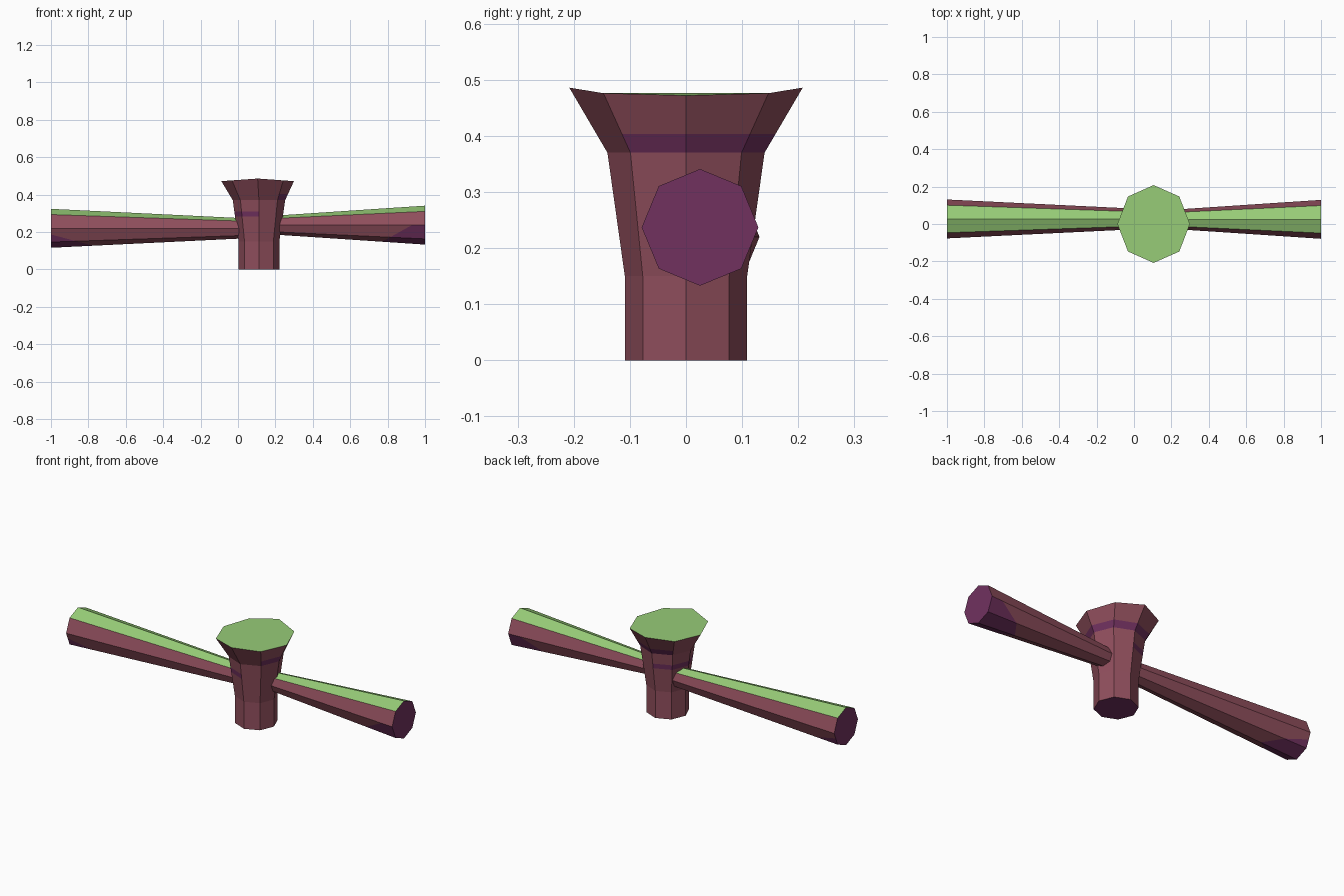
import bpy, bmesh, math
from mathutils import Vector

if "Cube" in bpy.data.objects:
    bpy.data.objects.remove(bpy.data.objects["Cube"])


def material(name, rgb):
    m = bpy.data.materials.new(name)
    lin = [((c / 255 + 0.055) / 1.055) ** 2.4 for c in rgb]
    m.diffuse_color = (*lin, 1)
    m.use_nodes = True
    m.node_tree.nodes["Principled BSDF"].inputs["Base Color"].default_value = m.diffuse_color
    return m


MATS = [material("maroon bark", (143, 78, 92)),
        material("green moss", (151, 204, 119)),
        material("purple wood", (113, 49, 95))]
BARK, MOSS, WOOD = 0, 1, 2


def loft(rings):
    """Closed skin over a list of point rings, with end caps."""
    bm = bmesh.new()
    vs = [[bm.verts.new(p) for p in r] for r in rings]
    n = len(rings[0])
    for a, b in zip(vs, vs[1:]):
        for i in range(n):
            j = (i + 1) % n
            bm.faces.new((a[i], a[j], b[j], b[i]))
    bm.faces.new(vs[0][::-1])
    bm.faces.new(vs[-1])
    bmesh.ops.recalc_face_normals(bm, faces=bm.faces[:])
    bm.normal_update()
    return bm


def cut(bm, co, no):
    bmesh.ops.bisect_plane(bm, geom=bm.verts[:] + bm.edges[:] + bm.faces[:],
                           plane_co=co, plane_no=no, dist=1e-5)
    bm.normal_update()


def finish(bm, name, rule):
    for f in bm.faces:
        f.material_index = rule(f.normal, f.calc_center_median())
    me = bpy.data.meshes.new(name)
    bm.to_mesh(me)
    bm.free()
    for m in MATS:
        me.materials.append(m)
    bpy.context.collection.objects.link(bpy.data.objects.new(name, me))


ANG = [i * math.pi / 4 for i in range(8)]
CX = 0.112

# Trunk: flared eight-sided stump with a slightly uneven top
rings = [[(CX + r * math.cos(a), r * math.sin(a), z) for a in ANG]
         for z, r in ((0, 0.109), (0.15, 0.109), (0.37, 0.14))]
rings.append([(0.105 + 0.194 * math.cos(a), 0.208 * math.sin(a),
               0.486 - 0.014 * abs(math.cos(a))) for a in ANG])
trunk = loft(rings)
for z in (0.283, 0.31, 0.403):
    cut(trunk, (0, 0, z), (0, 0, 1))


def trunk_rule(n, c):
    if n.z > 0.8:
        return MOSS
    if n.z < -0.9:
        return WOOD
    a = math.degrees(math.atan2(n.y, n.x)) % 360
    if 0.283 < c.z < 0.31 and 100 < a < 260:
        return WOOD
    if 0.37 < c.z < 0.403 and (a < 120 or a > 330):
        return WOOD
    return BARK


finish(trunk, "trunk", trunk_rule)


# Branches: tapered logs, mossy on top, with bare wood under the outer tips
def branch(name, end, r_in, r_out, zc, yc, p, q):
    log = loft([[(x, yc + r * math.cos(a), zc + r * math.sin(a)) for a in ANG]
                for x, r in ((CX, r_in), (end, r_out))])
    d = Vector((q[0] - p[0], 0, q[1] - p[1]))
    no = Vector((-d.z, 0, d.x))
    if no.x * end < 0:
        no = -no
    co = Vector((p[0], 0, p[1]))
    cut(log, co, no)

    def rule(n, c):
        if abs(n.x) > 0.9:
            return WOOD
        if n.z > 0.8:
            return MOSS
        return WOOD if n.z < 0 and (c - co).dot(no) > 0 else BARK

    finish(log, name, rule)


branch("right_branch", 1, 0.045, 0.104, 0.237, 0.025, (0.93, 0.237), (0.8, 0.165))
branch("left_branch", -1, 0.05, 0.104, 0.22, 0.027, (-1, 0.187), (-0.85, 0.147))
